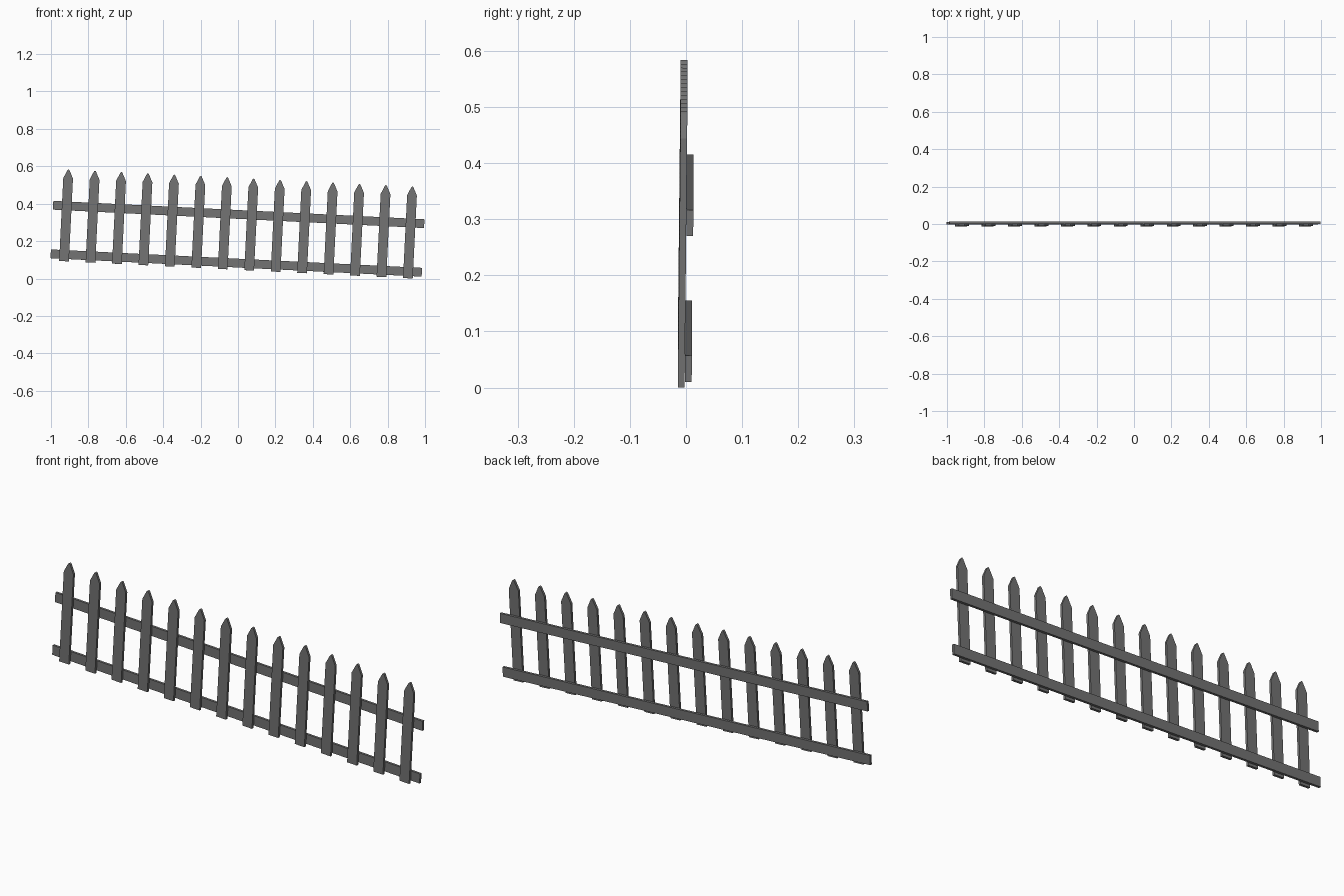
import bpy, bmesh, math
from mathutils import Matrix

cube = bpy.data.objects.get("Cube")
if cube:
    bpy.data.objects.remove(cube, do_unlink=True)

# Weathered grey wood
wood = bpy.data.materials.new("grey_wood")
wood.use_nodes = True
colour = (0.17, 0.17, 0.17, 1)
wood.diffuse_color = colour
wood.node_tree.nodes["Principled BSDF"].inputs["Base Color"].default_value = colour

# The whole fence follows a gentle downhill slope and leans slightly back
placement = (Matrix.Translation((-0.011, -0.0085, 0.047))
             @ Matrix.Rotation(math.radians(2.84), 4, 'Y')
             @ Matrix.Rotation(math.radians(-0.58), 4, 'X'))


def board(name, outline, thickness, x, y, z):
    """Extrude an x-z outline into a board centred on y."""
    bm = bmesh.new()
    face = bm.faces.new([bm.verts.new((px, -thickness / 2, pz)) for px, pz in outline])
    ext = bmesh.ops.extrude_face_region(bm, geom=[face])
    moved = [v for v in ext["geom"] if isinstance(v, bmesh.types.BMVert)]
    bmesh.ops.translate(bm, verts=moved, vec=(0, thickness, 0))
    bmesh.ops.recalc_face_normals(bm, faces=bm.faces)
    bm.transform(placement @ Matrix.Translation((x, y, z)))
    mesh = bpy.data.meshes.new(name)
    bm.to_mesh(mesh)
    bm.free()
    mesh.materials.append(wood)
    obj = bpy.data.objects.new(name, mesh)
    bpy.context.collection.objects.link(obj)


# Pickets with pointed tops
count, step = 14, 0.1416
half, shoulder, tip = 0.026, 0.444, 0.492
right_side = [(half, 0), (half, shoulder), (0.005, tip - 0.004)]
picket = right_side + [(0, tip)] + [(-px, pz) for px, pz in reversed(right_side)]
for i in range(count):
    board(f"picket_{i + 1}", picket, 0.012, (i - (count - 1) / 2) * step, 0, 0)

# Two long rails behind the pickets
length, height = 1.987, 0.047
rail = [(sx * length / 2, sz * height / 2)
        for sx, sz in ((-1, -1), (1, -1), (1, 1), (-1, 1))]
for name, z in (("lower_rail", 0.036), ("upper_rail", 0.296)):
    board(name, rail, 0.012, 0, 0.0125, z)
